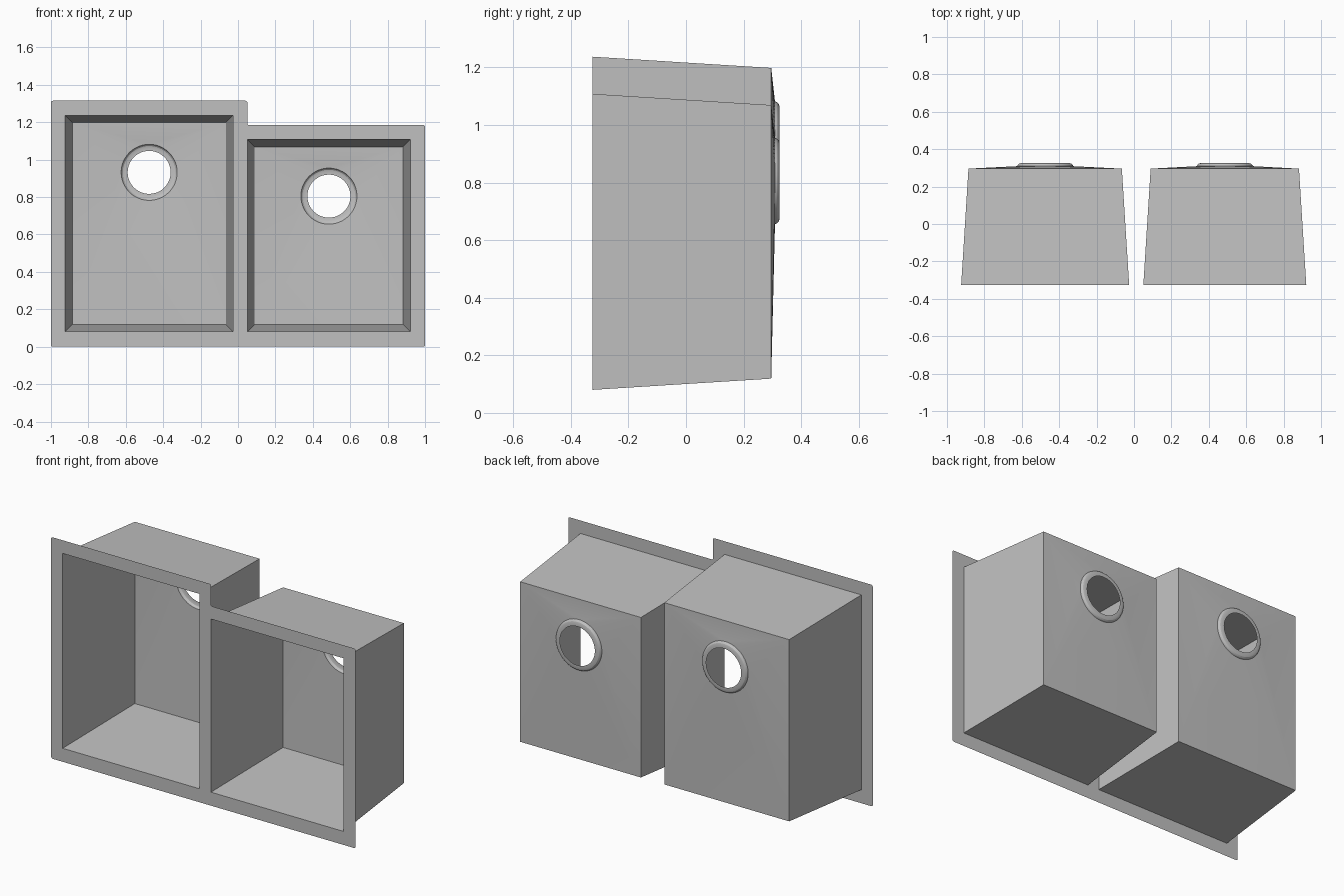
import bpy
import bmesh
from math import pi, sin, cos

if "Cube" in bpy.data.objects:
    bpy.data.objects.remove(bpy.data.objects["Cube"])

FRONT, BACK = -0.325, 0.296   # rim plane and base corner plane
TAPER = 0.039                 # inward slope of every wall
SEGMENTS = 48

steel = bpy.data.materials.new("brushed_steel")
steel.use_nodes = True
steel.diffuse_color = (0.53, 0.53, 0.53, 1)
steel.node_tree.nodes["Principled BSDF"].inputs["Base Color"].default_value = (0.53, 0.53, 0.53, 1)


def finish(bm, name):
    mesh = bpy.data.meshes.new(name)
    bm.to_mesh(mesh)
    bm.free()
    mesh.materials.append(steel)
    obj = bpy.data.objects.new(name, mesh)
    bpy.context.collection.objects.link(obj)
    bpy.ops.object.select_all(action='DESELECT')
    obj.select_set(True)
    bpy.context.view_layer.objects.active = obj
    bpy.ops.object.shade_smooth_by_angle(angle=pi / 9)
    return obj


def rectangle(bm, box, y, inset=0):
    x0, x1, z0, z1 = box
    x0, x1, z0, z1 = x0 + inset, x1 - inset, z0 + inset, z1 - inset
    # ordered to match the drain quadrants
    return [bm.verts.new((x, y, z)) for x, z in ((x1, z1), (x0, z1), (x0, z0), (x1, z0))]


def circle(bm, centre, y, radius):
    cx, cz = centre
    return [bm.verts.new((cx + radius * cos(2 * pi * i / SEGMENTS), y,
                          cz + radius * sin(2 * pi * i / SEGMENTS))) for i in range(SEGMENTS)]


def bridge(bm, a, b):
    n = len(a)
    for i in range(n):
        j = (i + 1) % n
        bm.faces.new((a[i], a[j], b[j], b[i]))


def build_bowl(name, box, drain):
    bm = bmesh.new()
    # tapered walls
    mouth = rectangle(bm, box, FRONT)
    base = rectangle(bm, box, BACK, TAPER)
    bridge(bm, mouth, base)
    # base fans from each corner down to the drain
    edge = circle(bm, drain, 0.309, 0.15)
    quarter = SEGMENTS // 4
    for q in range(4):
        for i in range(q * quarter, (q + 1) * quarter):
            bm.faces.new((base[q], edge[(i + 1) % SEGMENTS], edge[i]))
        nxt = (q + 1) % 4
        bm.faces.new((base[q], base[nxt], edge[nxt * quarter]))
    # stepped drain seat
    for y, radius in ((0.316, 0.147), (0.322, 0.141), (0.325, 0.132), (0.325, 0.115)):
        ring = circle(bm, drain, y, radius)
        bridge(bm, edge, ring)
        edge = ring
    bmesh.ops.recalc_face_normals(bm, faces=bm.faces)
    finish(bm, name)


def build_rim(boxes):
    bm = bmesh.new()
    # stepped outline with slightly rounded corners
    outline = [(-1, 0), (1, 0), (1, 1.185), (0.05, 1.185), (0.05, 1.315), (-1, 1.315)]
    bm.faces.new([bm.verts.new((x, FRONT, z)) for x, z in outline])
    bmesh.ops.bevel(bm, geom=bm.verts[:], offset=0.01, segments=3,
                    profile=0.5, affect='VERTICES')
    bmesh.ops.delete(bm, geom=bm.faces[:], context='FACES_ONLY')
    # bowl openings
    for box in boxes:
        loop = rectangle(bm, box, FRONT)
        for i in range(4):
            bm.edges.new((loop[i], loop[(i + 1) % 4]))
    bmesh.ops.triangle_fill(bm, edges=bm.edges[:], use_beauty=True, normal=(0, -1, 0))
    bmesh.ops.dissolve_limit(bm, angle_limit=0.01, verts=[], edges=bm.edges[:])
    finish(bm, "rim")


large_box = (-0.924, -0.026, 0.08, 1.237)
small_box = (0.05, 0.921, 0.08, 1.108)
build_rim([large_box, small_box])
build_bowl("large_bowl", large_box, (-0.475, 0.932))
build_bowl("small_bowl", small_box, (0.486, 0.805))
